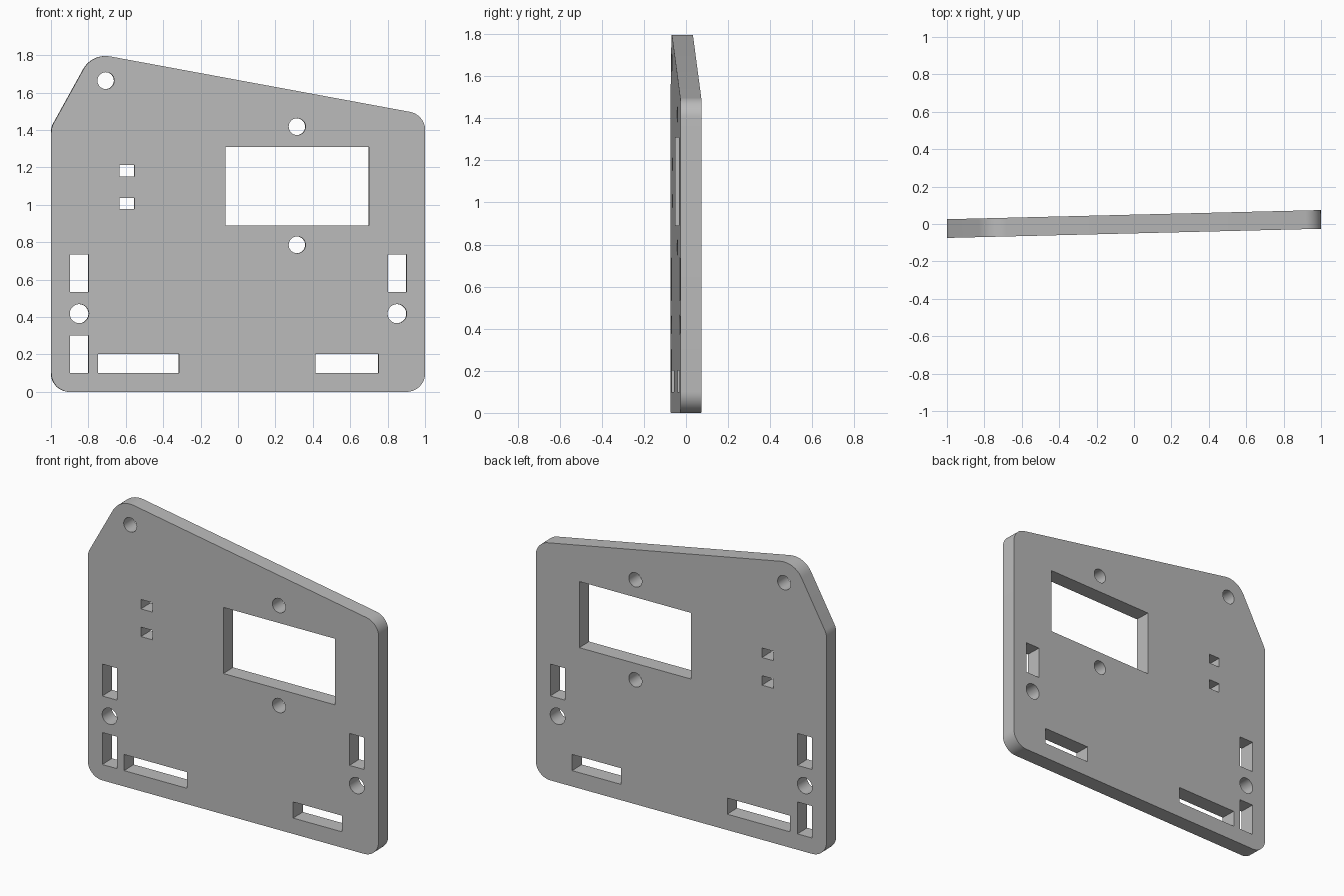
import bpy, bmesh
from math import pi, sin, cos, tan
from mathutils import Vector, Matrix

cube = bpy.data.objects.get("Cube")
if cube:
    bpy.data.objects.remove(cube, do_unlink=True)

THICKNESS = 0.1
YAW = 0.0245


def rounded(corners, steps=12):
    """Closed outline with each (x, z, radius) corner replaced by an arc."""
    points = []
    for i, (x, z, radius) in enumerate(corners):
        p = Vector((x, z))
        a = (Vector(corners[i - 1][:2]) - p).normalized()
        b = (Vector(corners[(i + 1) % len(corners)][:2]) - p).normalized()
        half = a.angle(b) / 2
        centre = p + (a + b).normalized() * radius / sin(half)
        start = p + a * radius / tan(half) - centre
        turn = pi - 2 * half
        for s in range(steps + 1):
            t = turn * s / steps
            points.append(centre + Matrix.Rotation(t, 2) @ start)
    return points


def rectangle(x0, x1, z0, z1):
    return [(x0, z0), (x1, z0), (x1, z1), (x0, z1)]


def circle(x, z, radius, sides=40):
    return [(x + radius * cos(2 * pi * i / sides), z + radius * sin(2 * pi * i / sides))
            for i in range(sides)]


# Panel outline, counter-clockwise from the lower left corner
loops = [rounded([(-1, 0, 0.1), (1, 0, 0.1), (1, 1.482, 0.1),
                  (-0.78, 1.811, 0.136), (-1, 1.413, 0.1)])]

# Display window and the two small square ports
loops.append(rectangle(-0.067, 0.7, 0.89, 1.308))
for z in (0.977, 1.152):
    loops.append(rectangle(-0.634, -0.556, z, z + 0.06))

# Side slots and bottom slots
for x, z in ((-0.9, 0.533), (0.8, 0.533), (-0.9, 0.1)):
    loops.append(rectangle(x, x + 0.1, z, z + 0.202))
for x0, x1 in ((-0.75, -0.317), (0.413, 0.75)):
    loops.append(rectangle(x0, x1, 0.1, 0.202))

# Screw holes
for x, z, r in ((-0.708, 1.664, 0.045), (0.315, 1.418, 0.045), (0.315, 0.786, 0.045),
                (-0.85, 0.418, 0.051), (0.85, 0.418, 0.051)):
    loops.append(circle(x, z, r))

# Filled flat profile, extruded to the panel thickness
curve = bpy.data.curves.new("panel_profile", "CURVE")
curve.dimensions = "2D"
curve.fill_mode = "BOTH"
curve.extrude = THICKNESS / 2
for loop in loops:
    spline = curve.splines.new("POLY")
    spline.points.add(len(loop) - 1)
    for point, (x, z) in zip(spline.points, loop):
        point.co = (x, z, 0, 1)
    spline.use_cyclic_u = True
profile = bpy.data.objects.new("panel_profile", curve)
bpy.context.collection.objects.link(profile)
bpy.context.view_layer.update()
mesh = bpy.data.meshes.new_from_object(profile.evaluated_get(bpy.context.evaluated_depsgraph_get()))
bpy.data.objects.remove(profile, do_unlink=True)

# Stand the panel up and turn it slightly
mesh.transform(Matrix.Rotation(YAW, 4, "Z") @ Matrix.Rotation(pi / 2, 4, "X"))
bm = bmesh.new()
bm.from_mesh(mesh)
bmesh.ops.remove_doubles(bm, verts=bm.verts, dist=0.0001)
bmesh.ops.recalc_face_normals(bm, faces=bm.faces)
bm.to_mesh(mesh)
bm.free()

grey = bpy.data.materials.new("plain grey")
grey.use_nodes = True
grey.diffuse_color = (0.5, 0.5, 0.5, 1)
grey.node_tree.nodes["Principled BSDF"].inputs["Base Color"].default_value = (0.5, 0.5, 0.5, 1)
mesh.materials.clear()
mesh.materials.append(grey)

panel = bpy.data.objects.new("mounting_panel", mesh)
bpy.context.collection.objects.link(panel)
bpy.ops.object.select_all(action="DESELECT")
panel.select_set(True)
bpy.context.view_layer.objects.active = panel
bpy.ops.object.shade_smooth_by_angle(angle=pi / 6)
